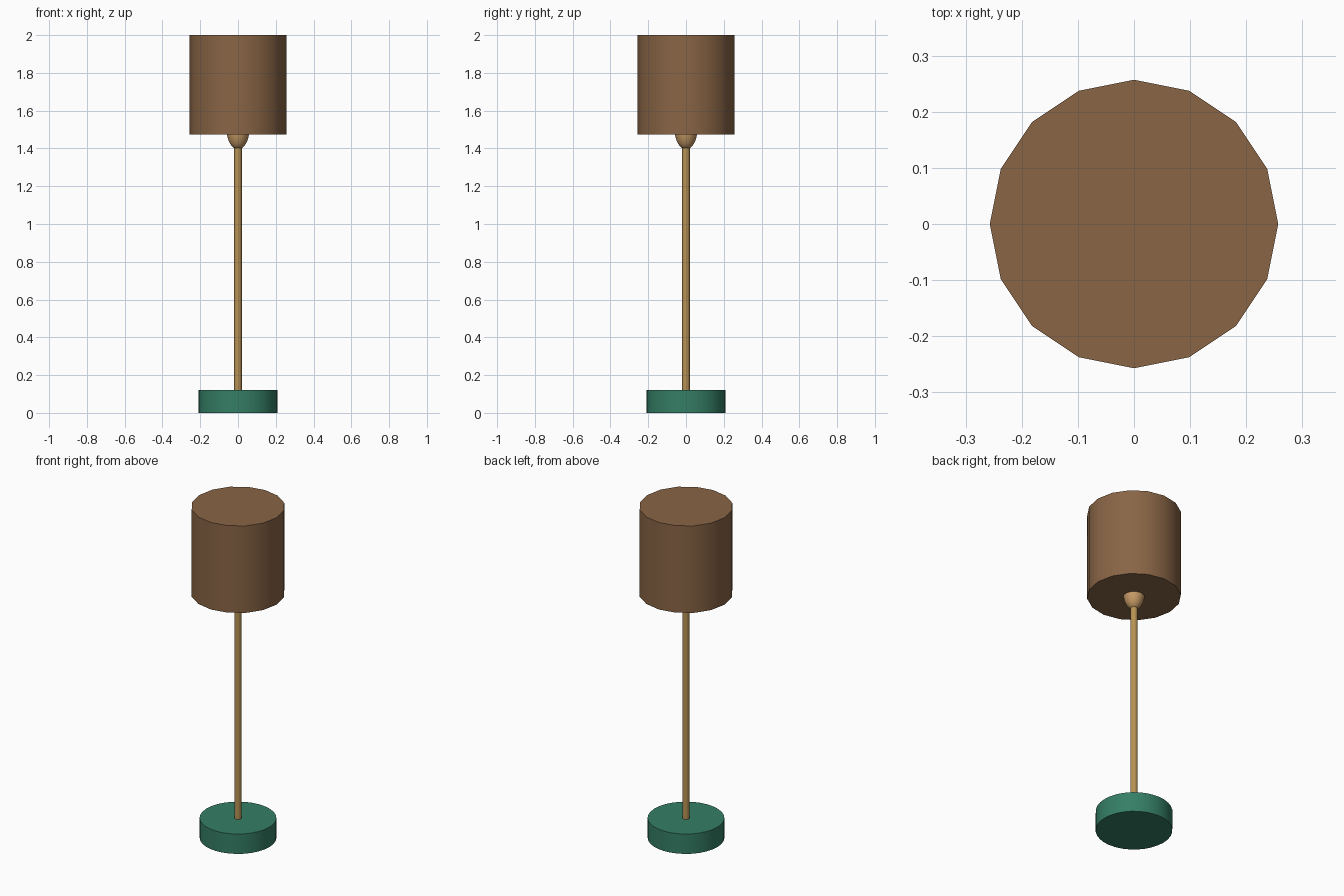
import bpy
import math

cube = bpy.data.objects.get("Cube")
if cube:
    bpy.data.objects.remove(cube, do_unlink=True)


def material(name, rgb):
    mat = bpy.data.materials.new(name)
    mat.use_nodes = True
    color = (*rgb, 1.0)
    mat.diffuse_color = color
    mat.node_tree.nodes["Principled BSDF"].inputs["Base Color"].default_value = color
    return mat


def finish(name, mat):
    obj = bpy.context.object
    obj.name = name
    obj.data.name = name
    obj.data.materials.append(mat)
    bpy.ops.object.shade_smooth_by_angle(angle=math.radians(40))
    return obj


def cylinder(name, sides, radius, bottom, top, mat):
    bpy.ops.mesh.primitive_cylinder_add(
        vertices=sides, radius=radius, depth=top - bottom,
        location=(0, 0, (bottom + top) / 2))
    return finish(name, mat)


brown = material("brown shade", (0.25, 0.13, 0.06))
green = material("green base", (0.035, 0.21, 0.13))
brass = material("brass stem", (0.48, 0.29, 0.09))
amber = material("amber bulb", (0.56, 0.32, 0.13))

# Round foot, slim stem and closed sixteen-sided shade
cylinder("base", 32, 0.21, 0, 0.12, green)
cylinder("stem", 16, 0.02, 0.12, 1.41, brass)
cylinder("shade", 16, 0.257, 1.475, 2, brown)

# Elongated bulb, mostly hidden inside the shade
bpy.ops.mesh.primitive_uv_sphere_add(
    segments=24, ring_count=16, radius=1, location=(0, 0, 1.50))
bulb = bpy.context.object
bulb.scale = (0.06, 0.06, 0.105)
bpy.ops.object.transform_apply(location=False, rotation=False, scale=True)
finish("bulb", amber)
